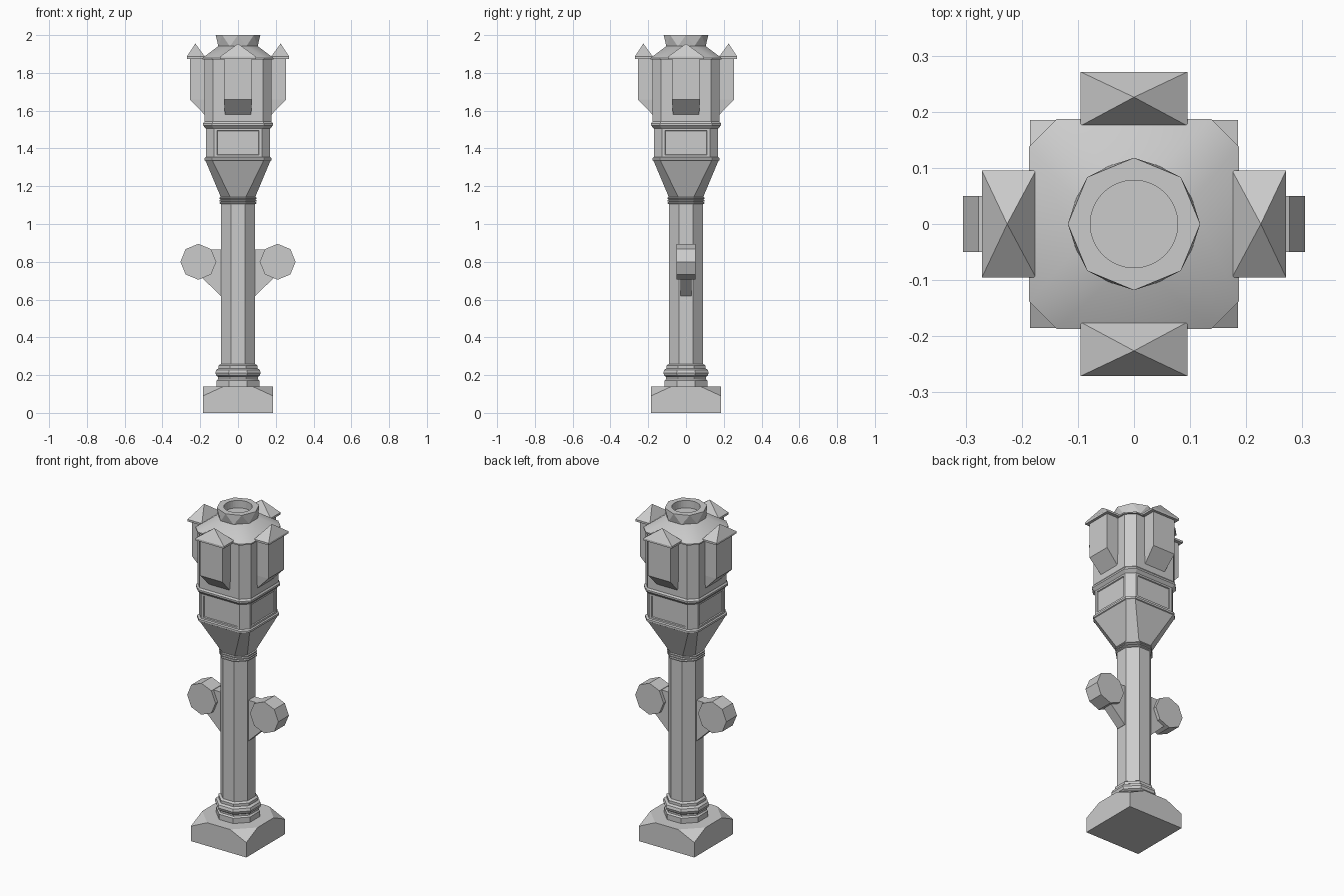
import bpy, bmesh, math
from math import sin, cos, pi
from mathutils import Matrix, Vector

cube = bpy.data.objects.get("Cube")
if cube:
    bpy.data.objects.remove(cube, do_unlink=True)

stone = bpy.data.materials.new("grey stone")
stone.use_nodes = True
GREY = (0.6, 0.6, 0.6, 1)
stone.diffuse_color = GREY
stone.node_tree.nodes["Principled BSDF"].inputs["Base Color"].default_value = GREY
T = math.tan(pi / 8)


def finish(name, bm, smooth=False):
    bmesh.ops.recalc_face_normals(bm, faces=bm.faces)
    mesh = bpy.data.meshes.new(name)
    bm.to_mesh(mesh)
    bm.free()
    mesh.materials.append(stone)
    ob = bpy.data.objects.new(name, mesh)
    bpy.context.collection.objects.link(ob)
    if smooth:
        bpy.ops.object.select_all(action='DESELECT')
        bpy.context.view_layer.objects.active = ob
        ob.select_set(True)
        bpy.ops.object.shade_smooth_by_angle(angle=math.radians(35))
    return ob


def section(z, half, face=None):
    """Square with cut corners; a regular octagon when face is omitted."""
    f = half * T if face is None else face
    quarter = [(f, -half), (half, -f)]
    pts = []
    for _ in range(4):
        pts += [(x, y, z) for x, y in quarter]
        quarter = [(-y, x) for x, y in quarter]
    return pts


def loft(name, rows, smooth=False, panel_row=None):
    """Stack sections; optionally recess panels in the wide faces of one row."""
    bm = bmesh.new()
    rings = [[bm.verts.new(p) for p in section(*r)] for r in rows]
    panels = []
    for k, (a, b) in enumerate(zip(rings, rings[1:])):
        for i in range(8):
            j = (i + 1) % 8
            face = bm.faces.new((a[i], a[j], b[j], b[i]))
            if k == panel_row and i % 2:
                panels.append(face)
    bm.faces.new(rings[0][::-1])
    bm.faces.new(rings[-1])
    bm.normal_update()
    if panels:
        bmesh.ops.inset_individual(bm, faces=panels, thickness=0.022)
        bmesh.ops.inset_individual(bm, faces=panels, thickness=0.004, depth=-0.006)
    return finish(name, bm, smooth)


def hull(name, points, turn=0):
    """Convex solid round a set of points, turned about z."""
    bm = bmesh.new()
    for p in points:
        bm.verts.new(p)
    bmesh.ops.convex_hull(bm, input=bm.verts)
    bmesh.ops.dissolve_limit(bm, angle_limit=0.01, verts=bm.verts, edges=bm.edges)
    bm.transform(Matrix.Rotation(turn, 4, 'Z'))
    return finish(name, bm)


def box_points(xs, ys, zs):
    return [(x, y, z) for x in xs for y in ys for z in zs]


# Plinth with sloped corners
E = 0.185
hull("plinth", box_points((-E, E), (-E, E), (0, 0.09)) + section(0.14, E))

# Column and its mouldings
loft("base_moulding", [(0.14, 0.113), (0.172, 0.113), (0.18, 0.105), (0.19, 0.105),
                       (0.197, 0.115), (0.212, 0.12), (0.228, 0.115), (0.236, 0.102),
                       (0.252, 0.102), (0.26, 0.09)], smooth=True)
loft("column", [(0.14, 0.09), (1.15, 0.09)])
for i in range(3):
    z = 1.105 + 0.013 * i
    loft(f"neck_ring_{i + 1}", [(z, 0.092), (z + 0.003, 0.098),
                                (z + 0.009, 0.098), (z + 0.012, 0.092)])

# Flared head, panelled waist and upper chamber
loft("funnel", [(1.14, 0.09, 0.04), (1.335, 0.172, 0.135),
                (1.338, 0.177, 0.138), (1.35, 0.177, 0.138), (1.355, 0.17, 0.13)])
loft("waist", [(1.35, 0.17, 0.128), (1.51, 0.17, 0.128)], panel_row=0)
loft("waist_cornice", [(1.505, 0.17, 0.128), (1.522, 0.185, 0.138),
                       (1.532, 0.185, 0.138), (1.542, 0.178, 0.132)])
loft("upper_chamber", [(1.535, 0.178, 0.132), (1.88, 0.178, 0.132)])
loft("eave", [(1.872, 0.187, 0.138), (1.88, 0.187, 0.138)])
loft("roof", [(1.88, 0.186, 0.138), (1.945, 0.1, 0.0414)], smooth=True)

# Chimney pot: octagon twisting half a step as it widens, with a round hole
pot = hull("chimney_pot", section(1.94, 0.104)
           + [(0.118 * cos(i * pi / 4), 0.118 * sin(i * pi / 4), 2) for i in range(8)])
bm = bmesh.new()
bmesh.ops.create_cone(bm, cap_ends=True, segments=32, radius1=0.078, radius2=0.078,
                      depth=0.1, matrix=Matrix.Translation((0, 0, 2.005)))
cutter = finish("hole_cutter", bm)
cutter.hide_render = True
cutter.hide_viewport = True
cutter.display_type = 'WIRE'
cut = pot.modifiers.new("hole", 'BOOLEAN')
cut.operation = 'DIFFERENCE'
cut.object = cutter

# Four bay turrets with pyramid roofs
for side, turn in (("front", 0), ("left", pi / 2), ("back", pi), ("right", -pi / 2)):
    w = 0.075
    hull(f"{side}_turret", box_points((-w, w), (-0.16, -0.255), (1.66, 1.88))
         + [(x, y, 1.58) for x in (-0.069, 0.069) for y in (-0.16, -0.178)], turn)
    hull(f"{side}_turret_roof",
         box_points((-0.095, 0.095), (-0.175, -0.271), (1.874, 1.886))
         + [(0, -0.226, 1.955)], turn)

# Octagonal drums on brackets, one each side
for side, s in (("left", 1), ("right", -1)):
    drum = [(s * 0.21 + 0.095 * cos(i * pi / 4), y, 0.8 + 0.095 * sin(i * pi / 4))
            for i in range(8) for y in (-0.05, 0.05)]
    hull(f"{side}_drum", drum)
    outline = [(0.08, 0.62), (0.092, 0.62), (0.19, 0.715), (0.19, 0.865), (0.08, 0.865)]
    hull(f"{side}_bracket", [(s * x, y, z) for x, z in outline for y in (-0.03, 0.03)])
